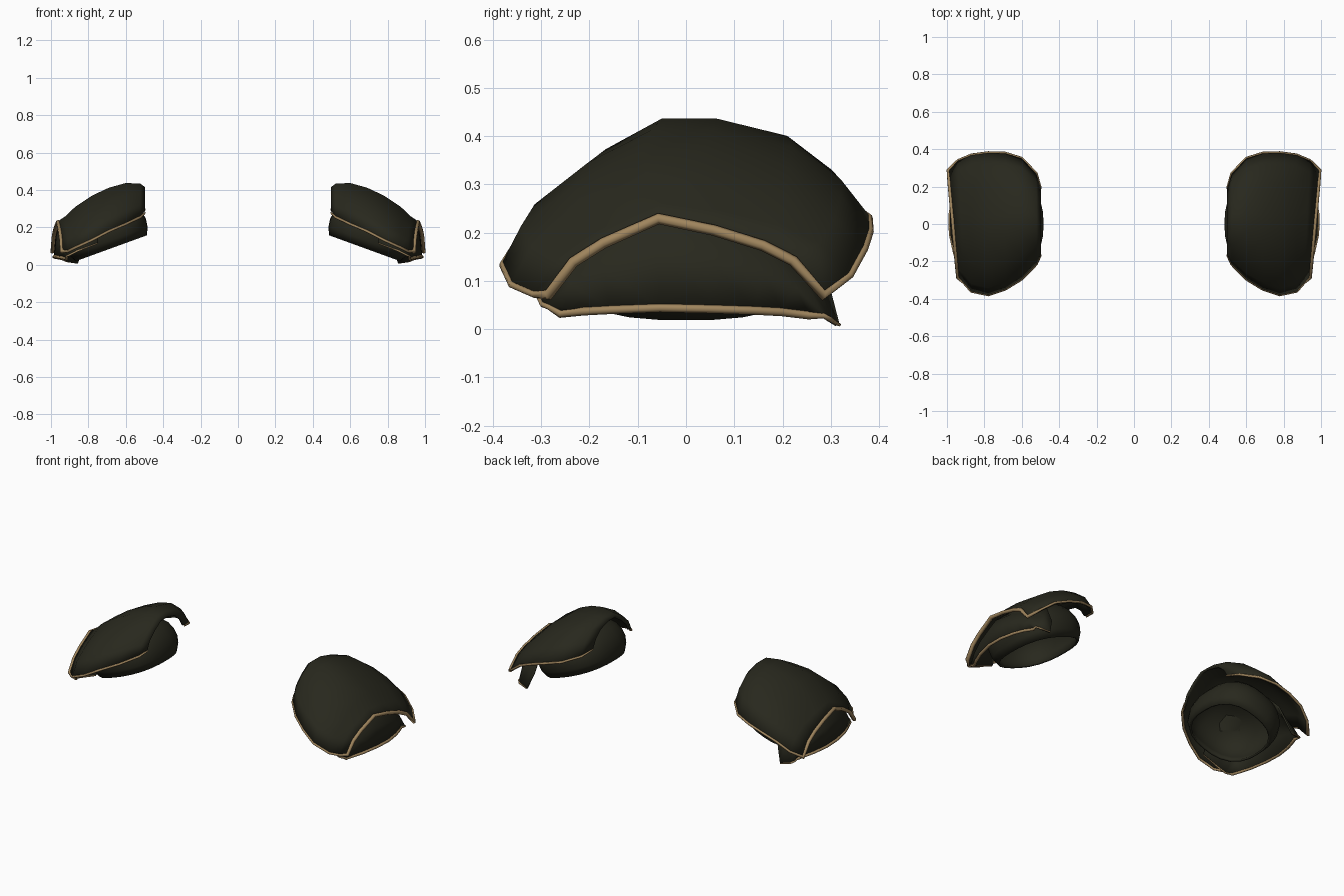
import bpy, bmesh, math
from mathutils import Matrix

if "Cube" in bpy.data.objects:
    bpy.data.objects.remove(bpy.data.objects["Cube"])


def material(name, rgb):
    m = bpy.data.materials.new(name)
    m.diffuse_color = (*rgb, 1)
    m.use_nodes = True
    m.node_tree.nodes["Principled BSDF"].inputs["Base Color"].default_value = m.diffuse_color
    return m


DARK = material("dark olive", (0.021, 0.021, 0.0125))
TAN = material("tan trim", (0.35, 0.235, 0.11))

# Cross-section shapes: (fraction front to back, fraction of crest height)
DOME = [(0, 0), (.05, .32), (.2, .7), (.38, 1), (.55, 1), (.78, .8), (.92, .42), (1, 0)]
ARCH = [(0, 0), (.09, .43), (.2, .68), (.4, 1), (.6, .85), (.78, .65), (.89, .45), (1, 0)]


def section(x, yf, zf, yb, zb, crest, blend, skew, bow=0):
    """One front-to-back rib of a plate; bow pulls its ends inward."""
    pts = []
    for (t0, h0), (t1, h1) in zip(DOME, ARCH):
        t, h = t0 + (t1 - t0) * blend, h0 + (h1 - h0) * blend
        y = yf + (yb - yf) * t
        base = zf if t < .5 else zb
        pts.append((x + skew * y - bow * (2 * t - 1) ** 2, y, base + (crest - base) * h))
    return pts


def finish(obj, thickness):
    """Thicken, mirror to the other shoulder and smooth."""
    obj.data.materials.append(DARK)
    s = obj.modifiers.new("thickness", 'SOLIDIFY')
    s.thickness = thickness
    s.offset = -1
    m = obj.modifiers.new("pair", 'MIRROR')
    m.use_axis = (True, False, False)
    bpy.ops.object.select_all(action='DESELECT')
    obj.select_set(True)
    bpy.context.view_layer.objects.active = obj
    bpy.ops.object.shade_smooth_by_angle(angle=math.radians(40))


def add_mesh(name, bm, thickness):
    me = bpy.data.meshes.new(name)
    bm.to_mesh(me)
    bm.free()
    obj = bpy.data.objects.new(name, me)
    bpy.context.collection.objects.link(obj)
    finish(obj, thickness)


def plate(name, ribs, thickness):
    bm = bmesh.new()
    grid = [[bm.verts.new(p) for p in rib] for rib in ribs]
    for a, b in zip(grid, grid[1:]):
        for j in range(len(a) - 1):
            bm.faces.new((a[j], b[j], b[j + 1], a[j + 1]))
    add_mesh(name, bm, thickness)


def trim(name, ribs, radius, drop, back_start=0):
    """Bead along the front, outer and back edges, wider on the outer arch."""
    path = [(p, .85, drop * 1.8) for p in (r[0] for r in ribs[:-1])]
    path += [(p, 1.35, drop) for p in ribs[-1]]
    path += [(r[-1], .85, drop) for r in reversed(ribs[back_start:-1])]
    cu = bpy.data.curves.new(name, 'CURVE')
    cu.dimensions = '3D'
    cu.bevel_depth = radius
    cu.bevel_resolution = 1
    cu.use_fill_caps = True
    for side in (1, -1):
        sp = cu.splines.new('POLY')
        sp.points.add(len(path) - 1)
        for p, ((x, y, z), width, low) in zip(sp.points, path):
            p.co = (side * x, y, z - low, 1)
            p.radius = width
        sp.points[0].radius = sp.points[-1].radius = .5
    cu.materials.append(TAN)
    bpy.context.collection.objects.link(bpy.data.objects.new(name, cu))


# Upper plate: x, front y, front z, back y, back z, crest z, arch blend, skew
upper = [section(*r) for r in (
    (.497, -.165, .285, .19, .30, .415, 0, 0),
    (.522, -.215, .262, .27, .28, .434, 0, 0),
    (.60, -.295, .225, .352, .255, .437, 0, 0),
    (.69, -.350, .187, .380, .235, .412, 0, 0),
    (.78, -.380, .140, .382, .207, .37, 0, 0),
    (.87, -.361, .099, .370, .17, .31, .2, 0),
    (.925, -.315, .079, .340, .115, .26, .6, .05),
    (.967, -.285, .075, .285, .074, .233, 1, .09))]
plate("upper_plate", upper, .014)
trim("upper_trim", upper, .0085, .004)

# Lower plate, tucked under the upper one and bulging at its middle
lower = [section(*r) for r in (
    (.79, -.31, .118, .295, .10, .335, 0, .13),
    (.86, -.308, .077, .318, .011, .285, .3, 0),
    (.93, -.298, .055, .30, .022, .225, .7, .03, .02),
    (.975, -.285, .05, .285, .03, .16, .7, .03, .05),
    (.986, -.26, .034, .255, .031, .046, 1, .02, .065))]
plate("lower_plate", lower, .01)
trim("lower_trim", lower, .0065, .002, back_start=1)

# Hollow shoulder cup, a squarish bulging shell open underneath, tilted outward
bm = bmesh.new()
bmesh.ops.create_uvsphere(bm, u_segments=24, v_segments=12, radius=1)
bmesh.ops.delete(bm, geom=[v for v in bm.verts if v.co.z < -.55], context='VERTS')
for v in bm.verts:
    flat = math.hypot(v.co.x, v.co.y)
    if flat > .01:
        a = math.atan2(v.co.y, v.co.x)
        grow = (abs(math.cos(a)) ** 2.5 + abs(math.sin(a)) ** 2.5) ** (-1 / 2.5)
        v.co.x *= grow * flat ** -.2
        v.co.y *= grow * flat ** -.2
bm.transform(Matrix.Translation((.707, 0, .168))
             @ Matrix.Rotation(math.radians(20), 4, 'Y')
             @ Matrix.Diagonal((.228, .25, .17, 1)))
add_mesh("shoulder_cup", bm, .012)
